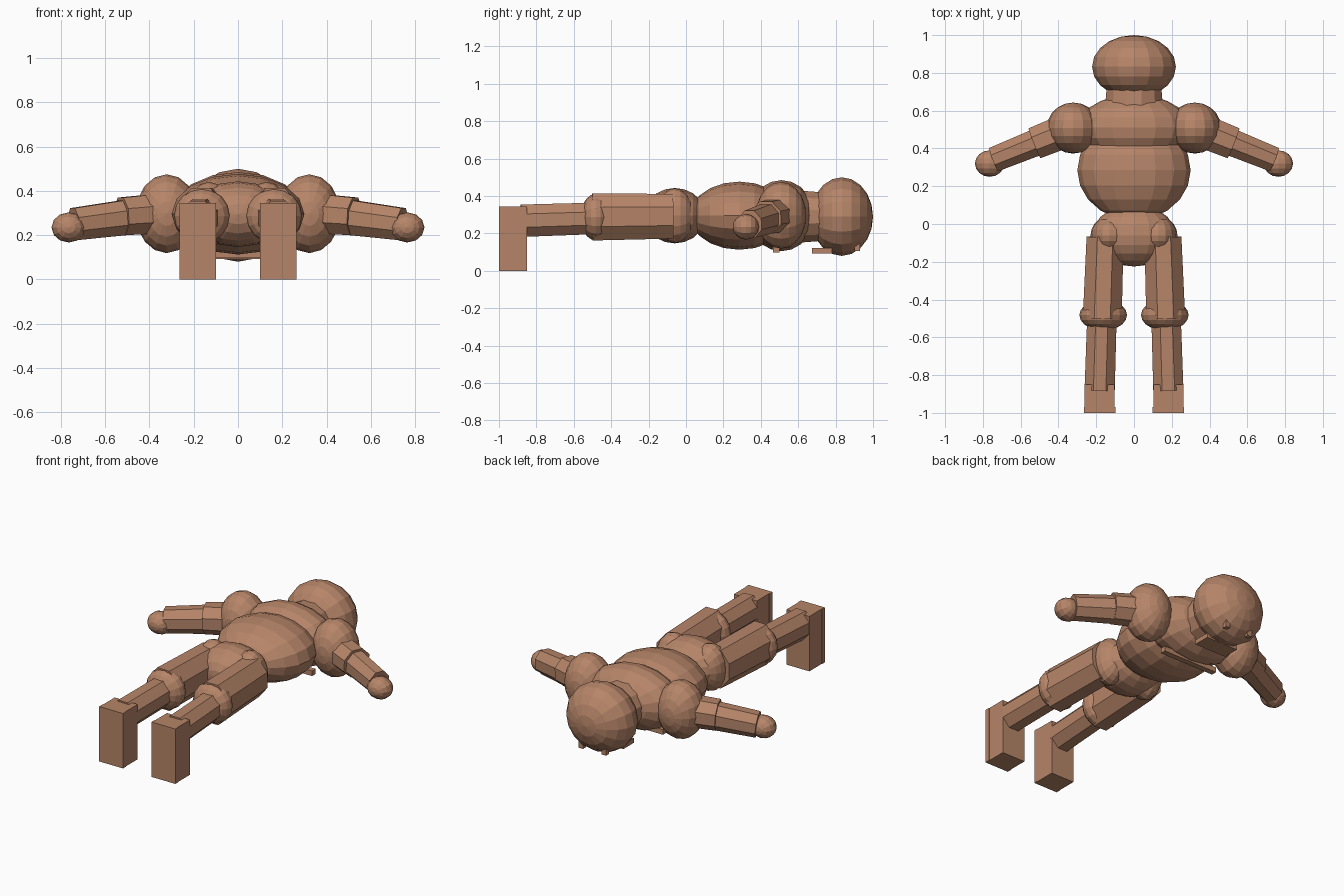
import bpy, bmesh, math
from mathutils import Vector, Matrix

if "Cube" in bpy.data.objects:
    bpy.data.objects.remove(bpy.data.objects["Cube"])

brown = bpy.data.materials.new("clay_brown")
brown.diffuse_color = (0.47, 0.235, 0.14, 1)
brown.use_nodes = True
brown.node_tree.nodes["Principled BSDF"].inputs["Base Color"].default_value = brown.diffuse_color


def finish(name, bm):
    mesh = bpy.data.meshes.new(name)
    bm.to_mesh(mesh)
    bm.free()
    mesh.materials.append(brown)
    obj = bpy.data.objects.new(name, mesh)
    bpy.context.collection.objects.link(obj)
    return obj


def ball(name, centre, radii, segments=16, rings=10):
    """Faceted ellipsoid with its poles along the body (y)."""
    bm = bmesh.new()
    m = (Matrix.Translation(centre) @ Matrix.Diagonal((*radii, 1))
         @ Matrix.Rotation(math.pi / 2, 4, 'X'))
    bmesh.ops.create_uvsphere(bm, u_segments=segments, v_segments=rings,
                              radius=1, matrix=m)
    return finish(name, bm)


def limb(name, start, end, r0, r1, flat=1.0, sides=8):
    """Tapered prism between two points, with a flat side upward."""
    start, end = Vector(start), Vector(end)
    axis = (end - start).normalized()
    side = axis.cross(Vector((0, 0, 1))).normalized()
    up = side.cross(axis)
    basis = Matrix((side, up * flat, axis)).transposed().to_4x4()
    if basis.determinant() < 0:
        basis = Matrix((-side, up * flat, axis)).transposed().to_4x4()
    m = (Matrix.Translation((start + end) / 2) @ basis
         @ Matrix.Rotation(math.pi / sides, 4, 'Z'))
    k = 1 / math.cos(math.pi / sides)
    bm = bmesh.new()
    bmesh.ops.create_cone(bm, cap_ends=True, segments=sides, radius1=r0 * k,
                          radius2=r1 * k, depth=(end - start).length, matrix=m)
    bmesh.ops.recalc_face_normals(bm, faces=bm.faces)
    return finish(name, bm)


def box(name, lo, hi):
    lo, hi = Vector(lo), Vector(hi)
    bm = bmesh.new()
    m = Matrix.Translation((lo + hi) / 2) @ Matrix.Diagonal((*(hi - lo), 1))
    bmesh.ops.create_cube(bm, size=1, matrix=m)
    return finish(name, bm)


# Head and torso
ball("head", (0, 0.833, 0.29), (0.222, 0.167, 0.21))
limb("neck", (0, 0.60, 0.29), (0, 0.72, 0.29), 0.155, 0.145, 0.9, 12)
ball("chest", (0, 0.51, 0.295), (0.30, 0.175, 0.19))
ball("belly", (0, 0.285, 0.295), (0.30, 0.265, 0.182))
ball("pelvis", (0, -0.06, 0.295), (0.22, 0.165, 0.148))

# Plates on the face and chest
box("mouth_plate", (-0.11, 0.675, 0.093), (0.11, 0.78, 0.122))
box("chest_plate", (-0.19, 0.465, 0.098), (0.19, 0.50, 0.13))

for s, label in ((-1, "left"), (1, "right")):
    box(label + "_eye", (s * 0.08 - 0.015, 0.90, 0.105),
        (s * 0.08 + 0.015, 0.93, 0.15))

    # Arm
    ball(label + "_shoulder", (s * 0.322, 0.508, 0.297), (0.14, 0.135, 0.178))
    limb(label + "_upper_arm", (s * 0.32, 0.51, 0.30),
         (s * 0.525, 0.428, 0.285), 0.09, 0.085)
    limb(label + "_forearm", (s * 0.49, 0.443, 0.282),
         (s * 0.74, 0.342, 0.25), 0.072, 0.066, 1.1)
    ball(label + "_hand", (s * 0.764, 0.32, 0.235), (0.078, 0.07, 0.068), 12, 8)

    # Leg
    ball(label + "_hip", (s * 0.13, -0.06, 0.295), (0.10, 0.10, 0.146))
    limb(label + "_thigh", (s * 0.153, -0.07, 0.292),
         (s * 0.168, -0.50, 0.288), 0.098, 0.103, 1.22)
    ball(label + "_knee", (s * 0.163, -0.482, 0.287), (0.126, 0.082, 0.125))
    limb(label + "_shin", (s * 0.17, -0.50, 0.28),
         (s * 0.182, -0.88, 0.268), 0.078, 0.08, 1.08)
    box(label + "_foot", (s * 0.182 - 0.08, -0.98, 0),
        (s * 0.182 + 0.08, -0.85, 0.345))
    box(label + "_sole", (s * 0.182 - 0.083, -1.0, 0),
        (s * 0.182 + 0.083, -0.97, 0.345))
